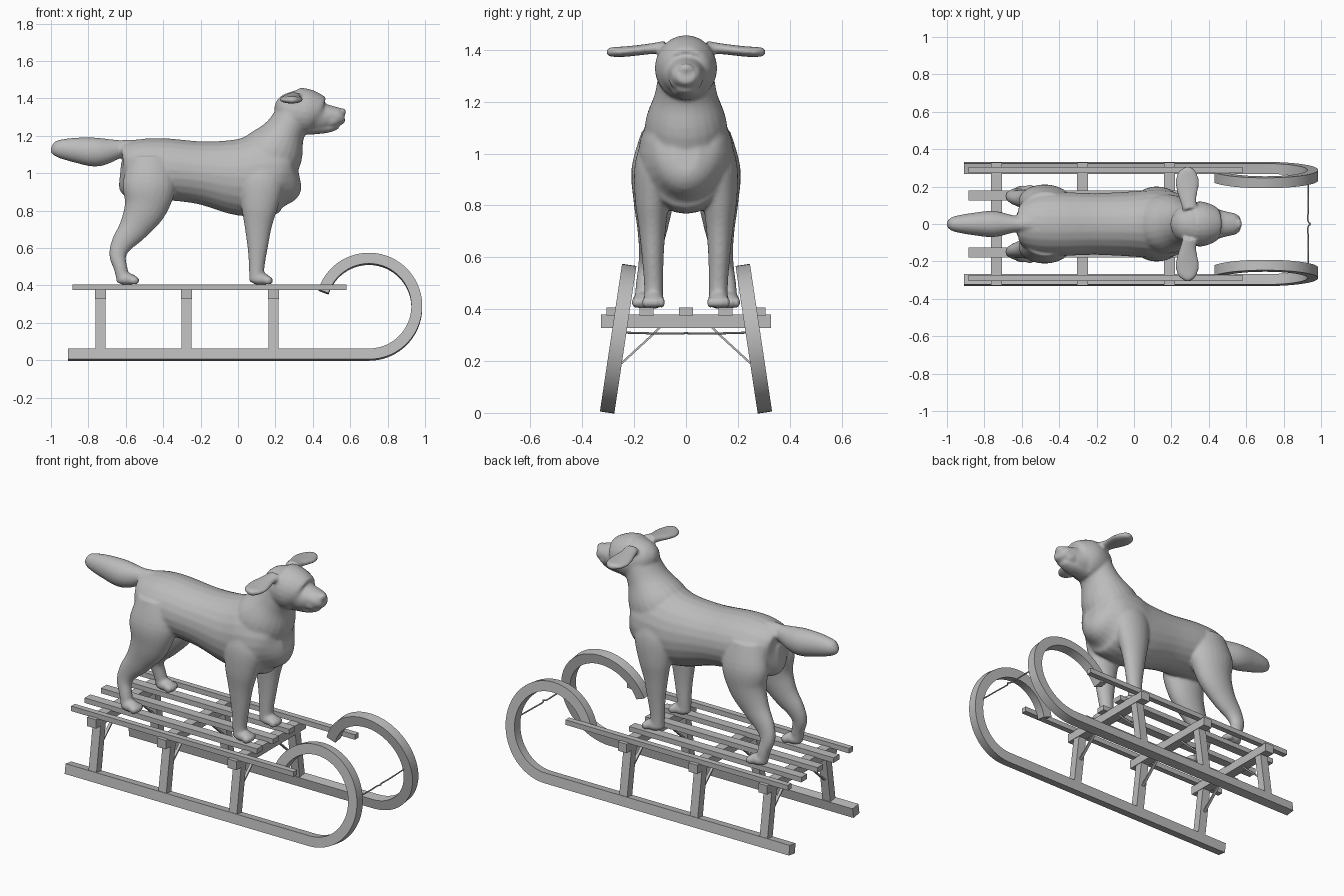
import bpy, bmesh, math
from mathutils import Vector, Matrix

grey = bpy.data.materials.new("plain grey")
grey.diffuse_color = (0.5, 0.5, 0.5, 1)


def finish(name, bm):
    bmesh.ops.recalc_face_normals(bm, faces=bm.faces)
    me = bpy.data.meshes.new(name)
    bm.to_mesh(me)
    bm.free()
    me.materials.append(grey)
    ob = bpy.data.objects.new(name, me)
    bpy.context.collection.objects.link(ob)
    return ob


def spline(rows, steps):
    """Catmull-Rom through rows of numbers"""
    out = []
    for i in range(len(rows) - 1):
        p = [rows[max(0, min(len(rows) - 1, i + k))] for k in (-1, 0, 1, 2)]
        for s in range(steps):
            t = s / steps
            out.append([0.5 * (2 * b + (c - a) * t + (2 * a - 5 * b + 4 * c - d) * t * t
                               + (3 * b - a - 3 * c + d) * t ** 3) for a, b, c, d in zip(*p)])
    return out + [list(rows[-1])]


def loft(bm, rows, sides=24, steps=5, side=(0, 1, 0), mirror=1):
    """Tube through rows of (x, y, z, half width along side, half depth)"""
    rows = spline(rows, steps) if steps > 1 else rows
    pts = [Vector((r[0], r[1] * mirror, r[2])) for r in rows]
    side = Vector((side[0], side[1], side[2] * mirror))
    square = sides == 4
    rings = []
    for i, (p, r) in enumerate(zip(pts, rows)):
        t = (pts[min(i + 1, len(pts) - 1)] - pts[max(i - 1, 0)]).normalized()
        u = (side - t * side.dot(t)).normalized()
        v = t.cross(u)
        k = math.sqrt(2) if square else 1
        ring = []
        for j in range(sides):
            a = 2 * math.pi * (j + (0.5 if square else 0)) / sides
            ring.append(bm.verts.new(p + u * r[3] * k * math.cos(a) + v * r[4] * k * math.sin(a)))
        rings.append(ring)
    for a, b in zip(rings, rings[1:]):
        for j in range(sides):
            n = (j + 1) % sides
            bm.faces.new((a[j], a[n], b[n], b[j]))
    bm.faces.new(rings[0])
    bm.faces.new(rings[-1])


def ball(bm, loc, size):
    bmesh.ops.create_uvsphere(bm, u_segments=20, v_segments=12, radius=1,
                              matrix=Matrix.Translation(loc) @ Matrix.Diagonal((*size, 1)))


def box(name, x0, x1, y0, y1, z0, z1):
    bm = bmesh.new()
    bmesh.ops.create_cube(bm, size=1, matrix=Matrix.Translation(
        ((x0 + x1) / 2, (y0 + y1) / 2, (z0 + z1) / 2)) @ Matrix.Diagonal((x1 - x0, y1 - y0, z1 - z0, 1)))
    return finish(name, bm)


# ---------- sled ----------
LEAN = 0.15


def lean_y(z):
    return 0.30 - LEAN * (z - 0.03)


POSTS = (-0.735, -0.275, 0.19)
for m in (1, -1):
    # runner: straight ski ending in a curl
    path = [(-0.91, 0.03)] + [(0.70 + 0.256 * math.cos(math.radians(a)), 0.286 + 0.256 * math.sin(math.radians(a)))
                              for a in range(-90, 168, 6)]
    bm = bmesh.new()
    loft(bm, [(x, lean_y(z), z, 0.028, 0.029) for x, z in path], 4, 1, (0, 1, LEAN), m)
    ob = finish("runner", bm)
    ob.data.shade_smooth()
    ob.data.set_sharp_from_angle(angle=math.radians(35))

    # posts and thin diagonal braces
    for x in POSTS:
        bm = bmesh.new()
        loft(bm, [(x, lean_y(z), z, 0.024, 0.026) for z in (0.05, 0.34)], 4, 1, mirror=m)
        finish("post", bm)
        bm = bmesh.new()
        loft(bm, [(x, 0.25, 0.19, 0.004, 0.008), (x, 0.125, 0.305, 0.004, 0.008),
                  (x, 0.10, 0.33, 0.004, 0.008)], 4, 1, mirror=m)
        finish("brace", bm)

    # outer long slats and inner short slats
    for name, x1, y, w in (("outer_slat", 0.58, 0.289, 0.017), ("inner_slat", 0.25, 0.152, 0.027)):
        box(name, -0.885, x1, m * y - w, m * y + w, 0.376, 0.406)
box("middle_slat", -0.885, 0.25, -0.027, 0.027, 0.376, 0.406)
for x in POSTS:
    box("crossbar", x - 0.029, x + 0.029, -0.328, 0.328, 0.327, 0.38)

# rope between the curls
bm = bmesh.new()
loft(bm, [(0.93, -0.25, 0.31, 0.004, 0.004), (0.932, -0.1, 0.306, 0.004, 0.004), (0.93, -0.02, 0.306, 0.004, 0.004),
          (0.942, 0, 0.308, 0.004, 0.004), (0.93, 0.02, 0.306, 0.004, 0.004),
          (0.932, 0.1, 0.306, 0.004, 0.004), (0.93, 0.25, 0.31, 0.004, 0.004)], 8, 3, (0, 0, 1))
finish("rope", bm)

# ---------- dog ----------
bm = bmesh.new()
# each row: x, centre z, half width, half height
torso = [(-0.63, 1.0, .03, .06), (-0.60, 1.0, .11, .14), (-0.52, 1.02, .16, .16), (-0.4, 1.022, .17, .165),
         (-0.2, 1.003, .165, .168), (0, .98, .175, .205), (.12, .99, .185, .222), (.22, 1.0, .17, .205),
         (.29, .995, .12, .15), (.325, 1.0, .05, .07)]
neck = [(.08, .97, .16, .17), (.19, 1.115, .158, .164), (.255, 1.23, .12, .108), (.31, 1.33, .105, .10)]
skull = [(.20, 1.37, .02, .02), (.23, 1.36, .075, .07), (.30, 1.335, .112, .122), (.36, 1.328, .12, .124),
         (.41, 1.318, .106, .111), (.45, 1.303, .08, .085), (.50, 1.306, .066, .056), (.545, 1.302, .055, .046),
         (.568, 1.305, .034, .03)]
jaw = [(.38, 1.25, .06, .045), (.47, 1.244, .05, .03), (.525, 1.25, .036, .018), (.54, 1.252, .015, .008)]
tail = [(-.50, 1.15, .05, .03), (-.58, 1.15, .036, .03), (-.64, 1.13, .045, .05), (-.75, 1.113, .07, .077),
        (-.86, 1.123, .06, .068), (-.95, 1.13, .044, .05), (-.985, 1.13, .03, .034), (-1.0, 1.132, .012, .014)]
for part in (torso, neck, skull, jaw, tail):
    loft(bm, [(x, 0, z, w, h) for x, z, w, h in part])
# nose
ball(bm, (.558, 0, 1.328), (.02, .03, .02))

front_leg = [(.13, .11, 1.05, .06, .10), (.125, .12, .95, .078, .12), (.115, .13, .83, .068, .10),
             (.108, .13, .72, .053, .074), (.105, .128, .6, .042, .054), (.10, .125, .5, .037, .042),
             (.10, .125, .42, .036, .04)]
hind_leg = [(-.47, .10, 1.08, .07, .11), (-.475, .12, .94, .09, .142), (-.495, .125, .82, .078, .117),
            (-.555, .13, .71, .058, .082), (-.62, .14, .625, .042, .058), (-.643, .15, .56, .035, .045),
            (-.627, .16, .49, .034, .036), (-.612, .165, .42, .034, .036)]
ear = [(.30, .08, 1.41, .04, .025), (.29, .13, 1.405, .045, .021), (.285, .19, 1.398, .06, .02),
       (.285, .24, 1.393, .062, .02), (.29, .28, 1.392, .046, .019), (.293, .305, 1.392, .016, .014)]
for m in (1, -1):
    loft(bm, front_leg, mirror=m)
    loft(bm, hind_leg, mirror=m)
    loft(bm, ear, side=(1, 0, 0), mirror=m)
    # paws with toes
    for x, y in ((.12, .125), (-.595, .165)):
        ball(bm, (x, y * m, .434), (.055, .042, .033))
        for k in (-1.5, -.5, .5, 1.5):
            ball(bm, (x + .048 - .006 * abs(k), y * m + k * .021, .426), (.024, .013, .022))
    # cheeks
    ball(bm, (.50, .03 * m, 1.283), (.045, .035, .035))
dog = finish("dog_body", bm)
rm = dog.modifiers.new("fuse", 'REMESH')
rm.mode = 'VOXEL'
rm.voxel_size = 0.008
rm.use_smooth_shade = True
sm = dog.modifiers.new("soften", 'SMOOTH')
sm.factor = 0.5
sm.iterations = 6

# eyes
for m in (1, -1):
    bm = bmesh.new()
    ball(bm, (.428, .05 * m, 1.372), (.018, .019, .014))
    eye = finish("eye", bm)
    eye.data.shade_smooth()
